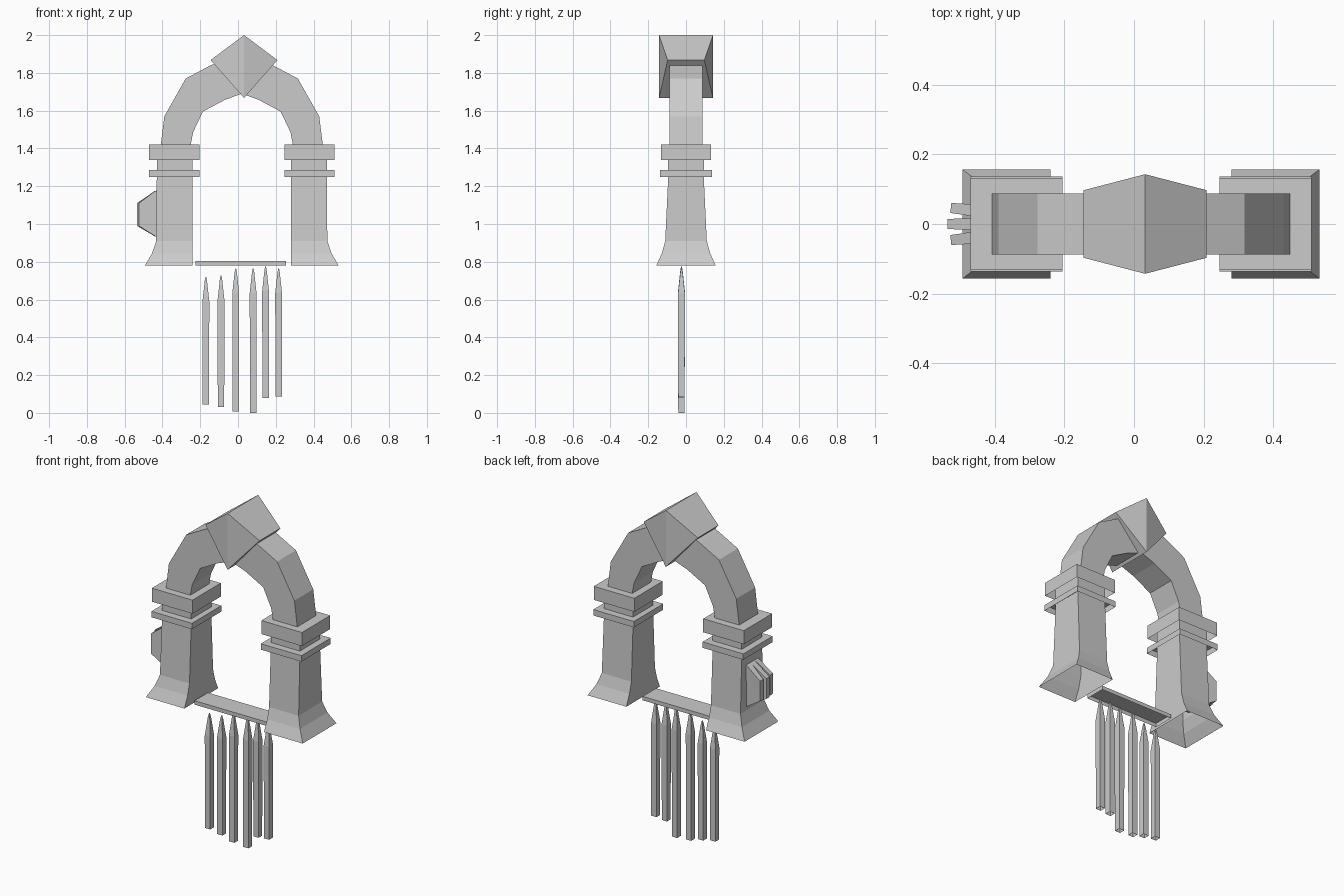
import bpy, bmesh, math
from mathutils import Matrix

if "Cube" in bpy.data.objects:
    bpy.data.objects.remove(bpy.data.objects["Cube"])

CX = 0.02  # centre line of the arch


def loft(bm, rings, start_cap=False, end_cap=True):
    """Skin a list of equal-length point rings with quads."""
    loops = [[bm.verts.new(p) for p in r] for r in rings]
    n = len(loops[0])
    for a, b in zip(loops, loops[1:]):
        for i in range(n):
            j = (i + 1) % n
            bm.faces.new((a[i], a[j], b[j], b[i]))
    if start_cap:
        bm.faces.new(loops[0][::-1])
    if end_cap:
        bm.faces.new(loops[-1])


def rect(x0, x1, y0, y1, z):
    return [(x0, y0, z), (x1, y0, z), (x1, y1, z), (x0, y1, z)]


def finish(name, bm, loc=(0, 0, 0), mirror=False):
    bmesh.ops.recalc_face_normals(bm, faces=bm.faces)
    mesh = bpy.data.meshes.new(name)
    bm.to_mesh(mesh)
    bm.free()
    ob = bpy.data.objects.new(name, mesh)
    ob.location = loc
    bpy.context.collection.objects.link(ob)
    if mirror:
        ob.modifiers.new("Mirror", 'MIRROR').use_mirror_merge = False
    return ob


# Pillars: flat inner side, flared foot on the other three sides
bm = bmesh.new()
levels = [(0.78, 0.513, 0.157), (0.845, 0.475, 0.128), (0.91, 0.453, 0.11),
          (1.25, 0.45, 0.094), (1.42, 0.45, 0.094)]
loft(bm, [rect(0.26, x, -y, y, z) for z, x, y in levels])
finish("pillar", bm, (CX, 0, 0), True)

# Collars around the pillar tops
for name, z0, z1, h in (("lower_collar", 1.25, 1.285, 0.137),
                        ("upper_collar", 1.34, 1.42, 0.132)):
    bm = bmesh.new()
    loft(bm, [rect(0.225, 0.49, -h, h, z) for z in (z0, z1)])
    finish(name, bm, (CX, 0, 0), True)

# Arch: half ring of rectangular sections, mirrored at the crown
outer = [(0.43, 1.41), (0.41, 1.57), (0.297, 1.77), (0.165, 1.84), (0, 1.90)]
inner = [(0.272, 1.41), (0.258, 1.485), (0.206, 1.595), (0.09, 1.657), (0, 1.69)]
bm = bmesh.new()
w = 0.088
loft(bm, [[(o[0], -w, o[1]), (o[0], w, o[1]), (i[0], w, i[1]), (i[0], -w, i[1])]
          for o, i in zip(outer, inner)], end_cap=False)
finish("arch", bm, (CX, 0, 0), True)

# Keystone: diamond with a vertical ridge on front and back
bm = bmesh.new()
diamond = [(0, 2.0, 0.143), (-0.177, 1.868, 0.097), (0, 1.667, 0.143), (0.177, 1.868, 0.097)]
front, back = [[bm.verts.new((x, s * y, z)) for x, z, y in diamond] for s in (-1, 1)]
for side in (front, back):
    bm.faces.new((side[0], side[1], side[2]))
    bm.faces.new((side[0], side[2], side[3]))
for i in range(4):
    j = (i + 1) % 4
    bm.faces.new((front[i], front[j], back[j], back[i]))
finish("keystone", bm, (0.032, 0, 0))

# Side ornament: three upright faceted ribs fanned out of the left pillar
profile = [(0.03, 1.18), (-0.01, 1.175), (-0.10, 1.11), (-0.10, 0.99), (-0.01, 0.935), (0.03, 0.925)]
for name, y, grow, turn in (("centre_rib", 0, 0.006, 0), ("back_rib", 0.036, -0.003, -6),
                            ("front_rib", -0.036, -0.003, 6)):
    bm = bmesh.new()
    rings = []
    for side in (-0.018, 0.018):
        rings.append([(x - grow if x < -0.05 else x,
                       side * (0.8 if x < -0.05 else 1), z) for x, z in profile])
    loft(bm, rings, start_cap=True)
    bmesh.ops.transform(bm, matrix=Matrix.Rotation(math.radians(turn), 4, 'Z'), verts=bm.verts)
    finish(name, bm, (-0.43, y, 0))

# Threshold plank, open underneath
bm = bmesh.new()
loft(bm, [rect(-0.225, 0.255, -0.085, 0.04, z) for z in (0.78, 0.803)])
finish("threshold_plank", bm)

# Hanging stakes: x, bottom z, tip z
stakes = [(-0.17, 0.045, 0.72), (-0.09, 0.03, 0.728), (-0.012, 0.008, 0.765),
          (0.08, 0.0, 0.765), (0.146, 0.08, 0.775), (0.215, 0.087, 0.765)]
for k, (x, z0, z1) in enumerate(stakes):
    bm = bmesh.new()
    sections = [(z0, 0.017), (z1 - 0.13, 0.018), (z1 - 0.02, 0.006), (z1, 0.002)]
    loft(bm, [rect(x - r, x + r, -0.024 - r, -0.024 + r, z) for z, r in sections])
    finish("stake_%d" % (k + 1), bm)
